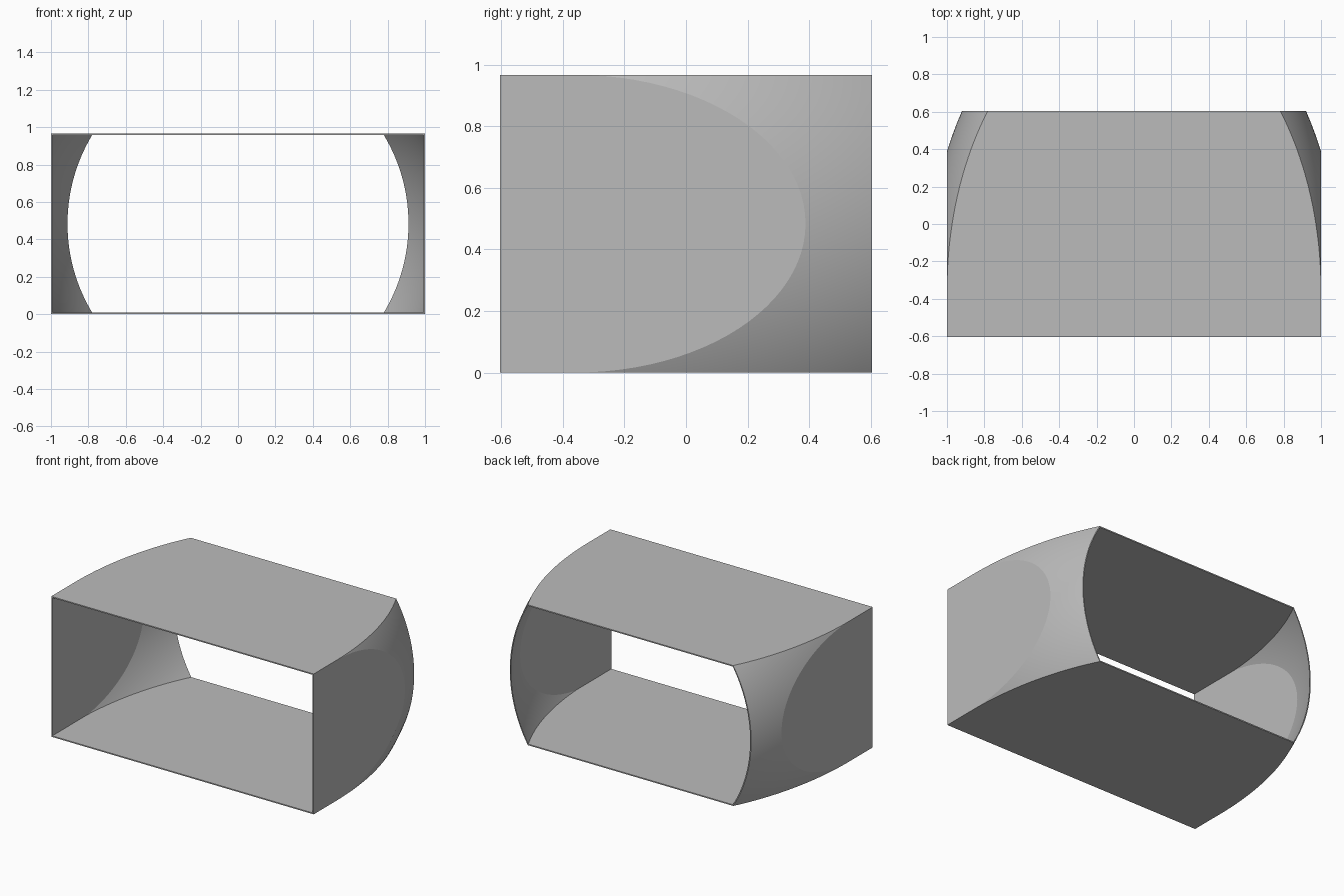
import bpy, bmesh, math

cube = bpy.data.objects.get("Cube")
if cube:
    bpy.data.objects.remove(cube, do_unlink=True)

H, D, T = 0.967, 0.604, 0.008     # height, half depth, wall thickness
HALF = H / 2
Y0, K = -0.36, 0.4175             # where the taper starts, and how fast
R2 = 1 + HALF ** 2                # squared radius through the box corners

grey = bpy.data.materials.new("plain grey")
grey.use_nodes = True
colour = (0.5, 0.5, 0.5, 1)
grey.diffuse_color = colour
grey.node_tree.nodes["Principled BSDF"].inputs["Base Color"].default_value = colour


def half_width(y, dz):
    """Flat side, trimmed by an ellipsoid around the y axis."""
    r2 = R2 - K * max(0, y - Y0) ** 2
    return min(1, math.sqrt(r2 - dz * dz))


def finish(name, bm):
    bmesh.ops.recalc_face_normals(bm, faces=bm.faces)
    mesh = bpy.data.meshes.new(name)
    bm.to_mesh(mesh)
    bm.free()
    mesh.materials.append(grey)
    ob = bpy.data.objects.new(name, mesh)
    bpy.context.collection.objects.link(ob)
    bpy.ops.object.select_all(action="DESELECT")
    ob.select_set(True)
    bpy.context.view_layer.objects.active = ob
    bpy.ops.object.shade_smooth_by_angle(angle=math.radians(9))


def thicken(bm, offset):
    ret = bmesh.ops.extrude_face_region(bm, geom=bm.faces[:], use_keep_orig=True)
    verts = [v for v in ret["geom"] if isinstance(v, bmesh.types.BMVert)]
    bmesh.ops.translate(bm, verts=verts, vec=offset)


def side_wall(name, sign, rows=48, flat=16, curved=24):
    bm = bmesh.new()
    grid = []
    for i in range(rows + 1):
        dz = -HALF * math.cos(math.pi * i / rows)
        # The columns follow the edge between the flat and the curved area
        edge = Y0 + math.sqrt(max(0, R2 - 1 - dz * dz) / K)
        ys = [-D + (edge + D) * j / flat for j in range(flat)]
        ys += [edge + (D - edge) * j / curved for j in range(curved + 1)]
        grid.append([bm.verts.new((sign * half_width(y, dz), y, HALF + dz)) for y in ys])
    for a, b in zip(grid, grid[1:]):
        for j in range(len(a) - 1):
            bm.faces.new((a[j], a[j + 1], b[j + 1], b[j]))
    thicken(bm, (-sign * T, 0, 0))
    finish(name, bm)


def plate(name, z, steps=48):
    bm = bmesh.new()
    rows = []
    for i in range(steps + 1):
        y = -D + 2 * D * i / steps
        x = half_width(y, HALF) - T / 2      # ends inside the side walls
        rows.append([bm.verts.new((s * x, y, z)) for s in (-1, 1)])
    for a, b in zip(rows, rows[1:]):
        bm.faces.new((a[0], a[1], b[1], b[0]))
    thicken(bm, (0, 0, T))
    finish(name, bm)


side_wall("left_wall", 1)
side_wall("right_wall", -1)
plate("bottom_panel", 0)
plate("top_panel", H - T)
